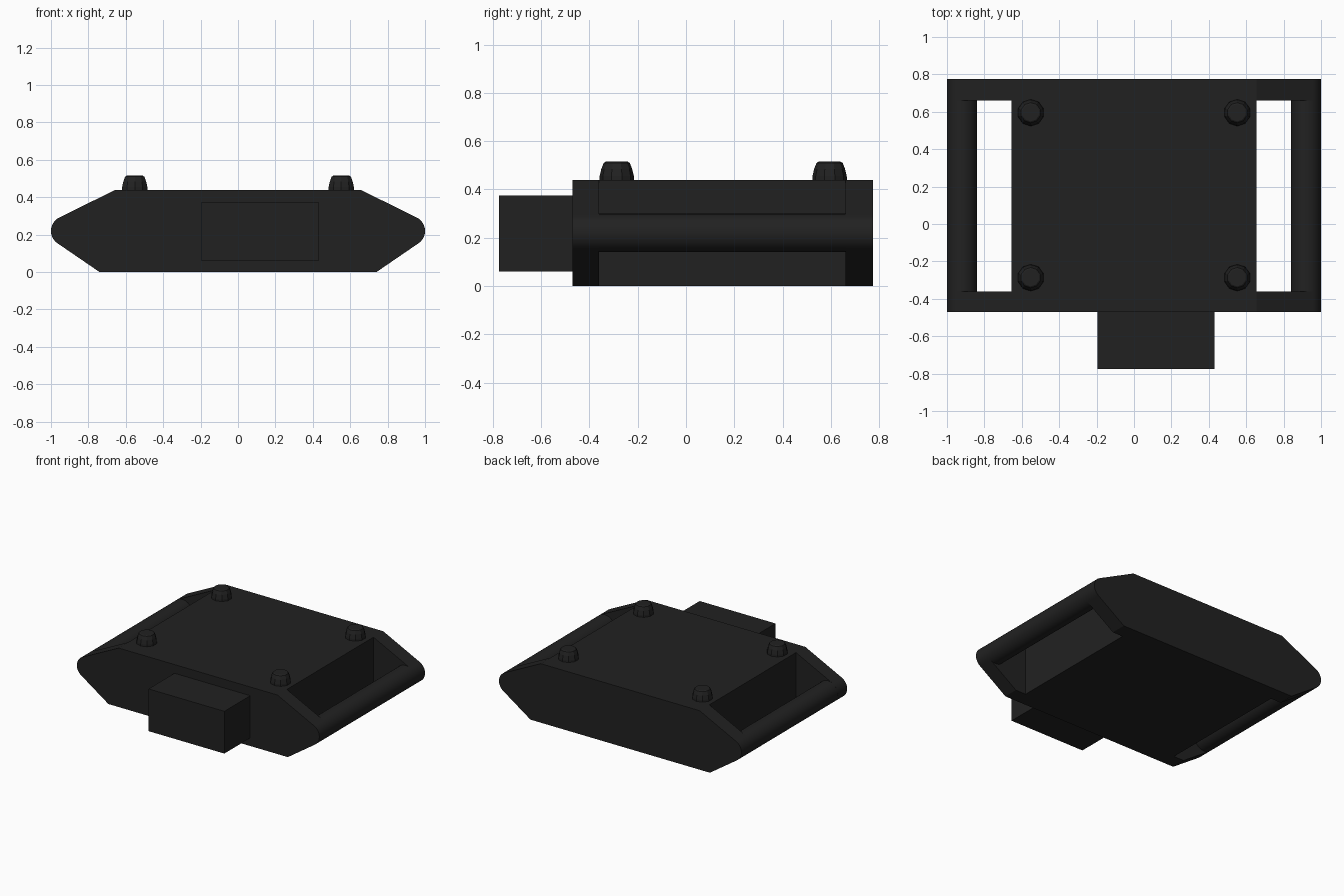
import bpy, bmesh
from math import cos, sin, pi, radians
from mathutils import Matrix

cube = bpy.data.objects.get("Cube")
if cube:
    bpy.data.objects.remove(cube, do_unlink=True)

black = bpy.data.materials.new("matte_black")
black.use_nodes = True
colour = (0.0155, 0.0155, 0.0155, 1)
black.diffuse_color = colour
black.node_tree.nodes["Principled BSDF"].inputs["Base Color"].default_value = colour

BACK, FRONT = 0.775, -0.47
SLOT_BACK, SLOT_FRONT = 0.66, -0.36
TOP, SLOT_X = 0.44, 0.655
BAR_X, BAR_Z, BAR_R = 0.92, 0.22, 0.08


def make(name, bm, smooth=False):
    bmesh.ops.recalc_face_normals(bm, faces=bm.faces)
    mesh = bpy.data.meshes.new(name)
    bm.to_mesh(mesh)
    bm.free()
    mesh.materials.append(black)
    obj = bpy.data.objects.new(name, mesh)
    bpy.context.collection.objects.link(obj)
    if smooth:
        shade(obj)
    return obj


def shade(obj):
    bpy.ops.object.select_all(action='DESELECT')
    obj.select_set(True)
    bpy.context.view_layer.objects.active = obj
    bpy.ops.object.shade_smooth_by_angle(angle=radians(25))


def extrude(name, profile, y0, y1, smooth=False):
    """Push an x-z outline along y."""
    bm = bmesh.new()
    face = bm.faces.new([bm.verts.new((x, y0, z)) for x, z in profile])
    new = bmesh.ops.extrude_face_region(bm, geom=[face])["geom"]
    verts = [v for v in new if isinstance(v, bmesh.types.BMVert)]
    bmesh.ops.translate(bm, verts=verts, vec=(0, y1 - y0, 0))
    return make(name, bm, smooth)


def box(name, x0, x1, y0, y1, z0, z1):
    return extrude(name, [(x0, z0), (x1, z0), (x1, z1), (x0, z1)], y0, y1)


def arc(start, end, steps):
    angles = [radians(start + (end - start) * i / steps) for i in range(steps + 1)]
    return [(BAR_X + BAR_R * cos(a), BAR_Z + BAR_R * sin(a)) for a in angles]


# Body: sloped outline with rounded side tips, mirrored left to right
half = [(0.74, 0)] + arc(-56, 64, 12) + [(SLOT_X, TOP)]
outline = half + [(-x, z) for x, z in reversed(half)]
body = extrude("body", outline, FRONT, BACK)

# Strap slots cut through both sides
for side in (-1, 1):
    xs = sorted((side * SLOT_X, side * 1.2))
    cutter = box("slot_cutter", *xs, SLOT_FRONT, SLOT_BACK, -0.2, 0.7)
    cutter.hide_render = True
    mod = body.modifiers.new("slot", 'BOOLEAN')
    mod.operation, mod.solver, mod.object = 'DIFFERENCE', 'EXACT', cutter
    bpy.context.view_layer.update()
    cut = body.evaluated_get(bpy.context.evaluated_depsgraph_get())
    mesh = bpy.data.meshes.new_from_object(cut)
    body.modifiers.clear()
    body.data = mesh
    bpy.data.objects.remove(cutter, do_unlink=True)
shade(body)

# Round strap bars closing the slots
for side, word in ((-1, "right"), (1, "left")):
    ring = [(side * x, z) for x, z in arc(0, 360, 32)[:-1]]
    extrude(word + "_strap_bar", ring, SLOT_FRONT, SLOT_BACK, True)

# Connector block on the front
box("front_connector", -0.195, 0.43, -0.775, FRONT, 0.06, 0.375)

# Faceted domed studs on the four corners of the top
SIDES = 10
STUD = [(0.072, TOP - 0.01), (0.071, 0.455), (0.064, 0.485), (0.054, 0.51), (0.046, 0.515)]
for x, xw in ((-0.552, "right"), (0.552, "left")):
    for y, yw in ((-0.287, "front"), (0.595, "back")):
        bm = bmesh.new()
        rings = []
        for r, z in STUD:
            angles = [2 * pi * (i + 0.5) / SIDES for i in range(SIDES)]
            rings.append([bm.verts.new((x + r * cos(a), y + r * sin(a), z)) for a in angles])
        for low, high in zip(rings, rings[1:]):
            for i in range(SIDES):
                j = (i + 1) % SIDES
                bm.faces.new((low[i], low[j], high[j], high[i]))
        bm.faces.new(rings[0])
        bm.faces.new(rings[-1])
        make(f"{yw}_{xw}_stud", bm)
